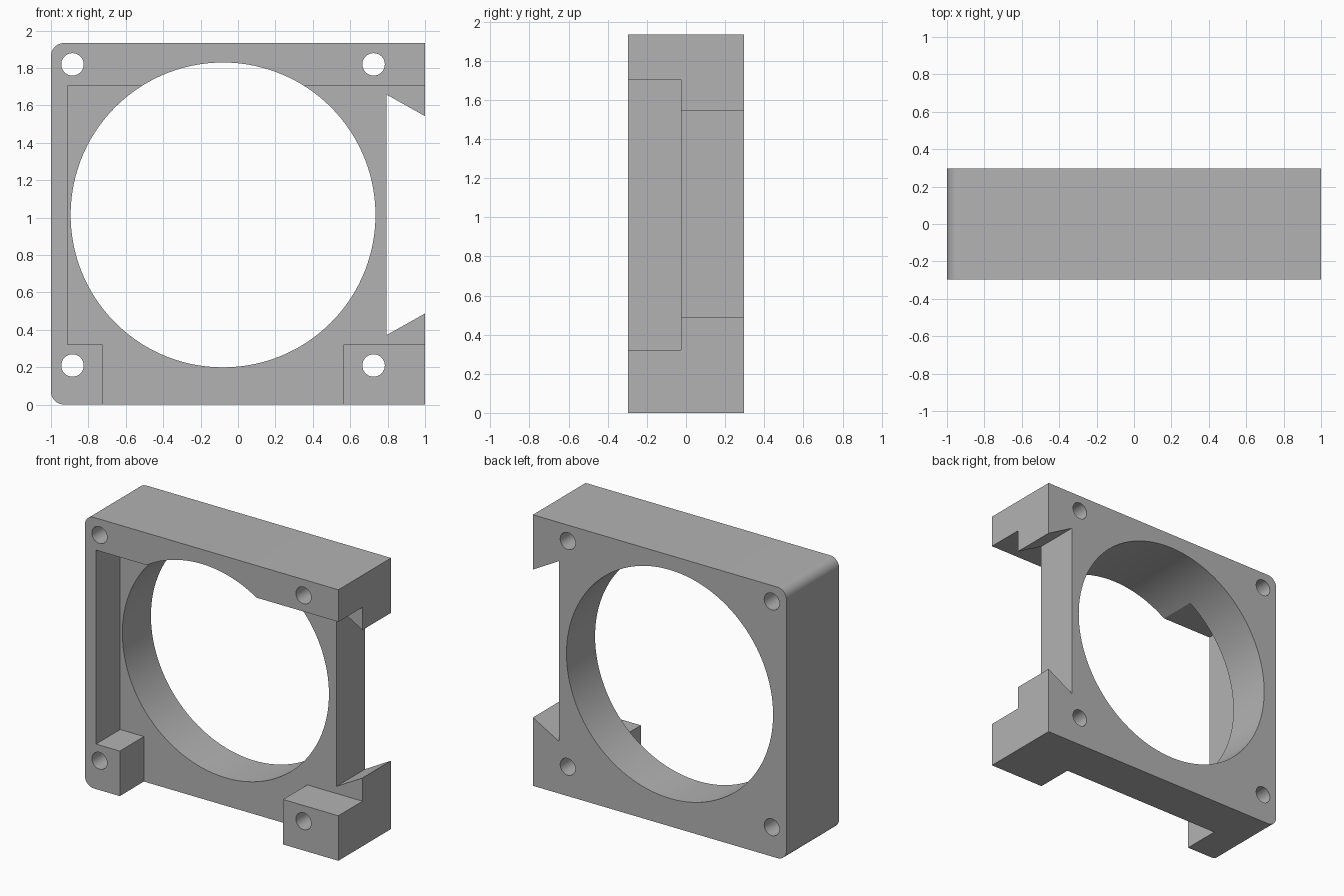
import bpy, math

default = bpy.data.objects.get("Cube")
if default:
    bpy.data.objects.remove(default, do_unlink=True)

HEIGHT, HALF_DEPTH, POCKET_BACK = 1.933, 0.297, -0.025
BORE_X, BORE_Z = -0.08, 1.014

grey = bpy.data.materials.new("plain grey")
grey.use_nodes = True
colour = (0.45, 0.45, 0.45, 1)
grey.diffuse_color = colour
grey.node_tree.nodes["Principled BSDF"].inputs["Base Color"].default_value = colour


def arc(cx, cz, r, start, end, steps):
    """Points along an arc in the x-z plane, angles in degrees."""
    angles = [math.radians(start + (end - start) * i / steps) for i in range(steps + 1)]
    return [(cx + r * math.cos(a), cz + r * math.sin(a)) for a in angles]


def prism(name, outline, y0, y1):
    """Extrude a counter-clockwise x-z outline from y0 to y1."""
    n = len(outline)
    verts = [(x, y, z) for y in (y0, y1) for x, z in outline]
    faces = [list(range(n)), list(range(2 * n - 1, n - 1, -1))]
    faces += [(i, i + n, (i + 1) % n + n, (i + 1) % n) for i in range(n)]
    mesh = bpy.data.meshes.new(name)
    mesh.from_pydata(verts, [], faces)
    mesh.materials.append(grey)
    obj = bpy.data.objects.new(name, mesh)
    bpy.context.collection.objects.link(obj)
    return obj


def cut(body, name, outline, y0=-0.5, y1=0.5):
    """Subtract a prism from the body."""
    cutter = prism(name, outline, y0, y1)
    cutter.hide_render = True
    mod = body.modifiers.new(name, "BOOLEAN")
    mod.operation, mod.solver, mod.object = "DIFFERENCE", "EXACT", cutter
    bpy.ops.object.modifier_apply(modifier=mod.name)
    bpy.data.objects.remove(cutter, do_unlink=True)


# Block with the two corners on its right side rounded
R = 0.07
outline = [(1, 0), (1, HEIGHT)]
outline += arc(-1 + R, HEIGHT - R, R, 90, 180, 10)
outline += arc(-1 + R, R, R, 180, 270, 10)
frame = prism("fan_frame", outline, -HALF_DEPTH, HALF_DEPTH)
bpy.context.view_layer.objects.active = frame
frame.select_set(True)

# Front pocket, open to the left side and through the bottom between two feet
cut(frame, "pocket_cutter",
    [(-0.725, -0.2), (0.564, -0.2), (0.564, 0.321), (1.2, 0.321),
     (1.2, 1.704), (-0.912, 1.704), (-0.912, 0.321), (-0.725, 0.321)],
    y1=POCKET_BACK)

# Large round opening
cut(frame, "bore_cutter", arc(BORE_X, BORE_Z, 0.815, 0, 357, 119))

# Dovetail notch in the left side
cut(frame, "notch_cutter", [(0.795, 0.372), (1.205, 0.602), (1.205, 1.427), (0.795, 1.657)])

# Four screw holes around the opening
for sx in (-1, 1):
    for sz in (-1, 1):
        cut(frame, "screw_cutter",
            arc(BORE_X + sx * 0.805, BORE_Z + sz * 0.805, 0.06, 0, 348.75, 31))

bpy.ops.object.shade_smooth_by_angle(angle=math.radians(30))
